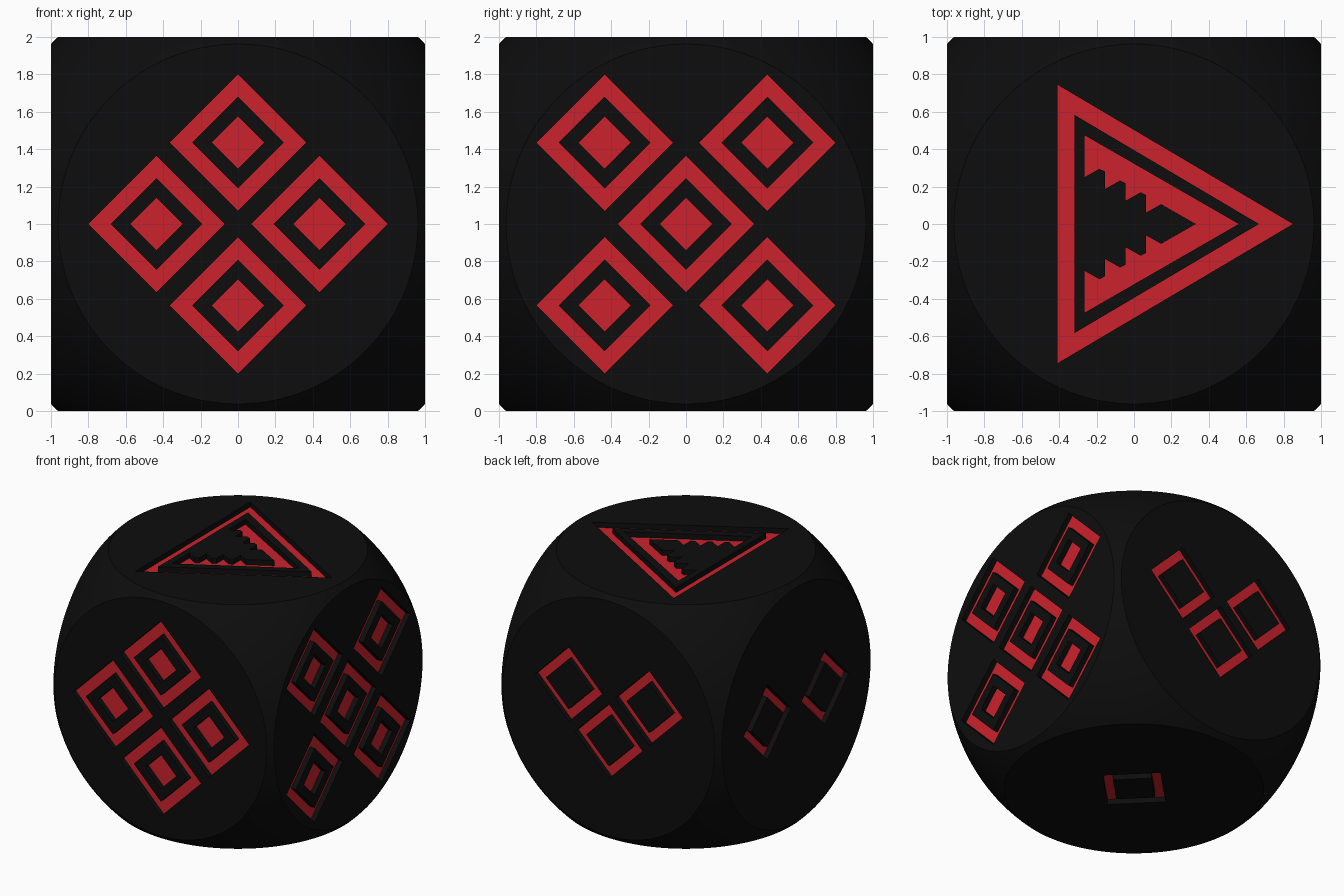
import bpy, bmesh
from mathutils import Matrix, Vector

if "Cube" in bpy.data.objects:
    bpy.data.objects.remove(bpy.data.objects["Cube"], do_unlink=True)

CENTRE = Vector((0, 0, 1))
DEPTH = 0.042
X, Y, Z = Vector((1, 0, 0)), Vector((0, 1, 0)), Vector((0, 0, 1))


def flat_material(name, rgb, roughness=0.6):
    m = bpy.data.materials.new(name)
    m.use_nodes = True
    m.diffuse_color = (*rgb, 1)
    bsdf = m.node_tree.nodes["Principled BSDF"]
    bsdf.inputs["Base Color"].default_value = (*rgb, 1)
    bsdf.inputs["Roughness"].default_value = roughness
    return m


def place(bm, faces, side):
    """Extrude flat faces outward and move them onto one side of the die."""
    u, v, n = side
    verts = {w for f in faces for w in f.verts}
    out = bmesh.ops.extrude_face_region(bm, geom=faces, use_keep_orig=True)["geom"]
    raised = [g for g in out if isinstance(g, bmesh.types.BMVert)]
    for w in raised:
        w.co.z += DEPTH + 0.1
    frame = Matrix((u, v, n)).transposed()
    for w in list(verts) + raised:
        w.co = CENTRE + frame @ (w.co + Vector((0, 0, 1 - DEPTH)))


def solid(bm, side, outline):
    face = bm.faces.new([bm.verts.new((a, b, 0)) for a, b in outline])
    place(bm, [face], side)


def ring(bm, side, outer, inner):
    o = [bm.verts.new((a, b, 0)) for a, b in outer]
    i = [bm.verts.new((a, b, 0)) for a, b in inner]
    k = len(o)
    faces = [bm.faces.new((o[j], o[(j + 1) % k], i[(j + 1) % k], i[j])) for j in range(k)]
    place(bm, faces, side)


def diamond(a, b, r):
    return [(a + r, b), (a, b + r), (a - r, b), (a, b - r)]


def triangle(tip, back, half):
    return [(tip, 0), (back, half), (back, -half)]


# Sides as (across, up, outward)
front, back = (X, Z, -Y), (-X, Z, Y)
right, left = (Y, Z, X), (-Y, Z, -X)
top, bottom = (X, Y, Z), (X, -Y, -Z)

grooves = bmesh.new()

# Large pips: ring with a filled centre
S = 0.435
large = [(front, a, b) for a, b in ((S, 0), (-S, 0), (0, S), (0, -S))]
large += [(right, a, b) for a, b in ((S, S), (-S, S), (S, -S), (-S, -S), (0, 0))]
for side, a, b in large:
    ring(grooves, side, diamond(a, b, 0.365), diamond(a, b, 0.245))
    solid(grooves, side, diamond(a, b, 0.14))

# Small pips: plain ring
small = [(back, 0.365, 0.185), (back, -0.365, 0.185), (back, 0, -0.185),
         (left, 0.375, 0), (left, -0.375, 0), (bottom, 0, 0)]
for side, a, b in small:
    ring(grooves, side, diamond(a, b, 0.305), diamond(a, b, 0.205))

# Top emblem: triangular ring around a toothed arrow
ring(grooves, top, triangle(0.85, -0.41, 0.745), triangle(0.668, -0.318, 0.583))
half = [(-0.265, 0.475)]
for t in range(4):
    a, b = -0.265 + 0.11 * t, 0.25 - 0.063 * t
    half += [(a, b), (a + 0.08, b + 0.045)]
    if t < 3:
        half.append((a + 0.11, b + 0.03))
mirrored = [(a, -b) for a, b in reversed(half)]
solid(grooves, top, [(0.56, 0)] + half + [(0.33, 0)] + mirrored)

bmesh.ops.recalc_face_normals(grooves, faces=grooves.faces)
mesh = bpy.data.meshes.new("groove_cutter")
grooves.to_mesh(mesh)
grooves.free()
groove_cutter = bpy.data.objects.new("groove_cutter", mesh)
bpy.context.collection.objects.link(groove_cutter)

# Die body: cube rounded by a sphere, then engraved
bpy.ops.mesh.primitive_uv_sphere_add(segments=128, ring_count=64, radius=1.388, location=CENTRE)
rounding_sphere = bpy.context.object
rounding_sphere.name = "rounding_sphere"
bpy.ops.mesh.primitive_cube_add(size=2, location=CENTRE)
die = bpy.context.object
die.name = "die_body"
for cutter, operation in ((rounding_sphere, "INTERSECT"), (groove_cutter, "DIFFERENCE")):
    cutter.hide_render = True
    mod = die.modifiers.new(operation.lower(), "BOOLEAN")
    mod.operation, mod.solver, mod.object = operation, "EXACT", cutter
    bpy.ops.object.modifier_apply(modifier=mod.name)
    bpy.data.objects.remove(cutter, do_unlink=True)

# Red groove floors, black everywhere else
die.data.materials.clear()
die.data.materials.append(flat_material("black", (0.004, 0.004, 0.004)))
die.data.materials.append(flat_material("red", (0.6, 0.016, 0.026)))
for p in die.data.polygons:
    flat = max(abs(c) for c in p.normal) > 0.999
    offset = p.normal.dot(p.center + die.location - CENTRE)
    p.material_index = int(flat and abs(offset - (1 - DEPTH)) < 0.002)

bpy.ops.object.shade_smooth_by_angle()
